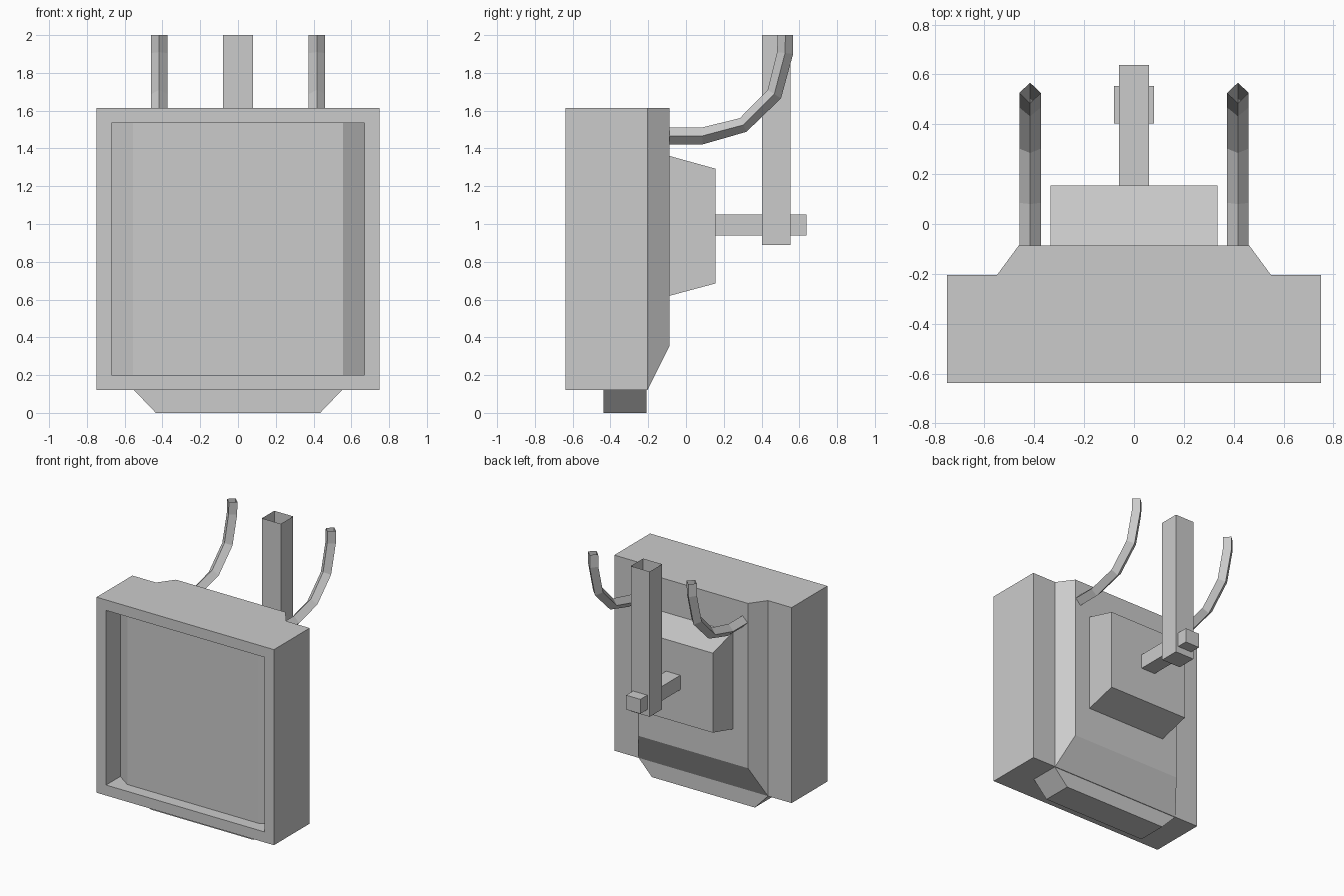
import bpy
import bmesh
from mathutils import Vector

cube = bpy.data.objects.get("Cube")
if cube:
    bpy.data.objects.remove(cube, do_unlink=True)

grey = bpy.data.materials.new("plain_grey")
grey.use_nodes = True
grey.diffuse_color = (0.6, 0.6, 0.6, 1)
grey.node_tree.nodes["Principled BSDF"].inputs["Base Color"].default_value = (0.6, 0.6, 0.6, 1)


def loft(name, rings, cap_start=True, cap_end=True):
    """Skin a list of equal-sized point rings into a flat-shaded object."""
    bm = bmesh.new()
    loops = [[bm.verts.new(p) for p in ring] for ring in rings]
    n = len(loops[0])
    for a, b in zip(loops, loops[1:]):
        for i in range(n):
            j = (i + 1) % n
            bm.faces.new((a[i], a[j], b[j], b[i]))
    if cap_start:
        bm.faces.new(loops[0][::-1])
    if cap_end:
        bm.faces.new(loops[-1])
    bmesh.ops.recalc_face_normals(bm, faces=bm.faces)
    mesh = bpy.data.meshes.new(name)
    bm.to_mesh(mesh)
    bm.free()
    mesh.materials.append(grey)
    obj = bpy.data.objects.new(name, mesh)
    bpy.context.collection.objects.link(obj)
    return obj


def upright(y, half, z0, z1):
    """Rectangle facing along y."""
    return [(-half, y, z0), (half, y, z0), (half, y, z1), (-half, y, z1)]


def level(z, half, y0, y1):
    """Rectangle facing along z."""
    return [(-half, y0, z), (half, y0, z), (half, y1, z), (-half, y1, z)]


# Housing with a recess whose floor is the bowed screen
housing = loft("screen_housing", [upright(-0.637, 0.75, 0.12, 1.615),
                                  upright(-0.205, 0.75, 0.12, 1.615)])
plan = [(-0.67, -0.8), (0.67, -0.8), (0.67, -0.465),
        (0.555, -0.545), (-0.555, -0.545), (-0.67, -0.465)]
cutter = loft("recess_cutter", [[(x, y, z) for x, y in plan] for z in (0.2, 1.535)])
cutter.hide_render = True
cut = housing.modifiers.new("recess", "BOOLEAN")
cut.operation = "DIFFERENCE"
cut.solver = "EXACT"
cut.object = cutter
bpy.context.view_layer.update()
evaluated = housing.evaluated_get(bpy.context.evaluated_depsgraph_get())
housing.data = bpy.data.meshes.new_from_object(evaluated)
housing.modifiers.clear()
bpy.data.objects.remove(cutter, do_unlink=True)

# Tapered rear cover and the foot under the housing
loft("rear_cover", [upright(-0.205, 0.55, 0.12, 1.615),
                    upright(-0.087, 0.463, 0.355, 1.615)])
loft("foot", [level(0, 0.435, -0.437, -0.21), level(0.12, 0.55, -0.437, -0.21)])

# Mounting block, arm and open-topped post
loft("mounting_block", [upright(-0.087, 0.335, 0.62, 1.36),
                        upright(0.155, 0.335, 0.685, 1.293)])
loft("arm", [upright(0.155, 0.06, 0.94, 1.05), upright(0.637, 0.06, 0.94, 1.05)])
loft("post", [level(0.89, 0.08, 0.403, 0.553), level(2, 0.08, 0.403, 0.553)],
     cap_end=False)

# Bent diamond-section cables, open at the top: (lower y, z), (upper y, z)
bends = [((-0.09, 1.422), (-0.09, 1.51)), ((0.09, 1.422), (0.08, 1.51)),
         ((0.32, 1.488), (0.285, 1.56)), ((0.503, 1.665), (0.432, 1.71)),
         ((0.567, 1.9), (0.482, 1.91)), ((0.567, 2), (0.485, 2))]
for side, label in ((1, "left"), (-1, "right")):
    rings = []
    for low, high in bends:
        a = Vector((side * 0.417, *low))
        b = Vector((side * 0.417, *high))
        middle = (a + b) / 2
        across = Vector((0.043, 0, 0))
        rings.append([a, middle + across, b, middle - across])
    loft(label + "_cable", rings, cap_start=False, cap_end=False)
